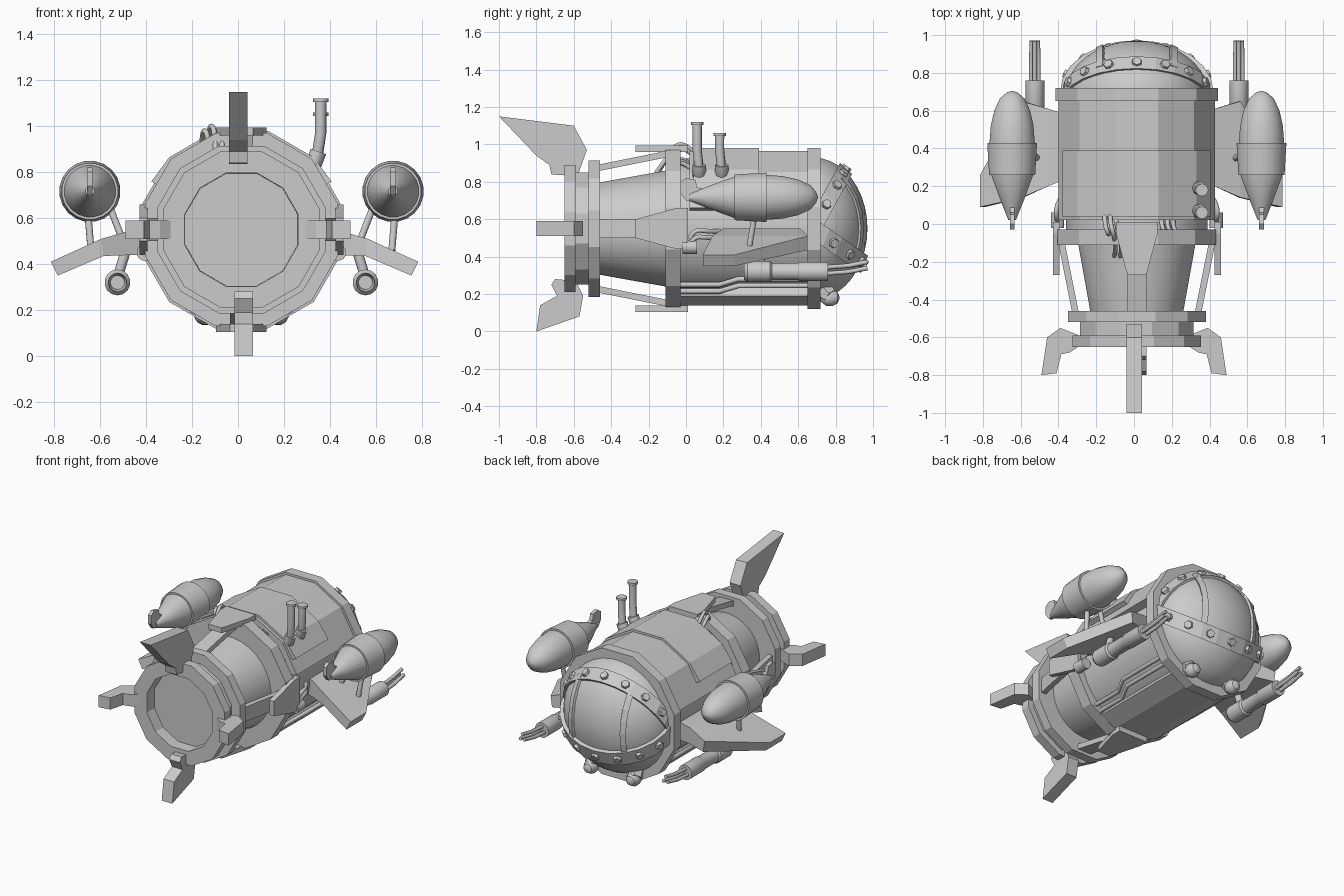
import bpy, bmesh
from math import sin, cos, pi, radians
from mathutils import Vector, Matrix

if "Cube" in bpy.data.objects:
    bpy.data.objects.remove(bpy.data.objects["Cube"])

CX, CZ = 0.015, 0.55          # hull axis


def make(name, verts, faces, smooth=False):
    me = bpy.data.meshes.new(name)
    bm = bmesh.new()
    vs = [bm.verts.new(v) for v in verts]
    for f in faces:
        bm.faces.new([vs[i] for i in f])
    bmesh.ops.recalc_face_normals(bm, faces=bm.faces)
    bm.to_mesh(me)
    bm.free()
    ob = bpy.data.objects.new(name, me)
    bpy.context.collection.objects.link(ob)
    if smooth:
        bpy.ops.object.select_all(action='DESELECT')
        bpy.context.view_layer.objects.active = ob
        ob.select_set(True)
        bpy.ops.object.shade_smooth_by_angle(angle=radians(35))
    return ob


def lathe(name, prof, n=12, x=0, z=CZ, smooth=False, closed=False):
    """Revolve (radius, y) profile round an axis along y; flats face up."""
    k = 1 / cos(pi / n)
    verts = [(x + r * k * cos(2 * pi * (i + .5) / n), y, z + r * k * sin(2 * pi * (i + .5) / n))
             for r, y in prof for i in range(n)]
    m = len(prof)
    faces = [(a * n + i, a * n + (i + 1) % n, (a + 1) % m * n + (i + 1) % n, (a + 1) % m * n + i)
             for a in range(m if closed else m - 1) for i in range(n)]
    if not closed:
        faces += [tuple(range(n)), tuple(range((m - 1) * n, m * n))]
    return make(name, verts, faces, smooth)


def loft(name, sections):
    """Join equal-length closed sections and cap the ends."""
    n, m = len(sections[0]), len(sections)
    faces = [(a * n + i, a * n + (i + 1) % n, (a + 1) * n + (i + 1) % n, (a + 1) * n + i)
             for a in range(m - 1) for i in range(n)]
    faces += [tuple(range(n)), tuple(range((m - 1) * n, m * n))]
    return make(name, [p for s in sections for p in s], faces)


def prism(name, pts, w0, w1, place):
    return loft(name, [[place(u, v, w) for u, v in pts] for w in (w0, w1)])


def tube(name, pts, r, spline='POLY'):
    cu = bpy.data.curves.new(name, 'CURVE')
    cu.dimensions = '3D'
    cu.bevel_depth, cu.bevel_resolution, cu.use_fill_caps = r, 2, True
    sp = cu.splines.new(spline)
    sp.points.add(len(pts) - 1)
    for p, c in zip(sp.points, pts):
        p.co = (*c, 1)
    if spline == 'NURBS':
        sp.use_endpoint_u, sp.order_u, sp.resolution_u = True, 3, 4
    ob = bpy.data.objects.new(name, cu)
    bpy.context.collection.objects.link(ob)
    return ob


# Hull core, tapered tail and rings
lathe("hull_core", [(.375, -.05), (.375, .68)], 32, smooth=True)
lathe("tail_cone", [(.32, 0), (.315, -.08), (.245, -.47)], 32, smooth=True)
for name, r, ri, y0, y1 in (("front_collar", .43, .34, .65, .72), ("middle_ring", .42, .28, -.11, -.03),
                            ("rear_ring", .365, .2, -.52, -.46)):
    lathe(name, [(r, y0), (r, y1), (ri, y1), (ri, y0)], closed=True)
lathe("nozzle", [(.3, -.5), (.3, -.59), (.34, -.59), (.34, -.65), (.247, -.65), (.245, -.57)])


# Armour plates round the hull
def shell(name, angs, r, y0, y1):
    k = 1 / cos(pi / 12)
    angs = [radians(a) for a in angs]
    ring = [(R * k, a) for R, s in ((r, angs), (r - .07, angs[::-1])) for a in s]
    n, h = len(ring), len(angs)
    verts = [(R * cos(a), y, CZ + R * sin(a)) for y in (y0, y1) for R, a in ring]
    faces = [(i, (i + 1) % n, n + (i + 1) % n, n + i) for i in range(n)]
    faces += [(o + i, o + i + 1, o + n - 2 - i, o + n - 1 - i) for o in (0, n) for i in range(h - 1)]
    make(name, verts, faces)


shell("upper_armour", range(15, 166, 30), .415, .02, .66)
shell("upper_armour_rear_plate", (28, 45, 75, 105, 135, 152), .43, .04, .39)
shell("belly_armour", (238, 255, 285, 302), .41, -.03, .66)

# Glass dome
DC, DR = Vector((0, .68, CZ)), Vector((.38, .29, .38))
on_dome = lambda p, k: DC + Vector(a * b * k for a, b in zip(p, DR))
lathe("dome", [(.38 * cos(t * pi / 20), .68 + .29 * sin(t * pi / 20)) for t in range(10)] + [(.005, .97)],
      32, smooth=True)


def ribbon(name, pts, side, w, k):
    loft(name, [[on_dome((p + side * a * w).normalized(), q) for a, q in ((-1, .96), (1, .96), (1, k), (-1, k))]
                for p in pts])


def bolt(name, p, d, r=.031, h=.03):
    me = bpy.data.meshes.new(name)
    bm = bmesh.new()
    bmesh.ops.create_cone(bm, cap_ends=True, segments=6, radius1=r, radius2=r * .8, depth=h,
                          matrix=Matrix.Translation(p) @ d.to_track_quat('Z', 'Y').to_matrix().to_4x4())
    bm.to_mesh(me)
    bm.free()
    bpy.context.collection.objects.link(bpy.data.objects.new(name, me))


# Dome bands with bolts
for name, d, k in (("upper_band", Vector((0, .58, .81)), 1.05), ("lower_band", Vector((0, .88, -.47)), 1.08)):
    side = Vector((0, -d.z, d.y))
    arc = lambda t: Vector((cos(t), 0, 0)) + d * sin(t)
    ribbon(name, [arc(pi * i / 12) for i in range(13)], side, .13, k)
    for i in range(-3, 4):
        p = arc(pi / 2 + radians(22) * i)
        bolt(name + "_bolt", on_dome(p, k - .01), p)
for s in (-1, 1):
    ribs = [Vector((s * .5, .866 * cos(radians(a)), .866 * sin(radians(a)))) for a in range(-24, 55, 13)]
    ribbon("dome_rib", ribs, Vector((1, 0, 0)), .06, 1.05)
    # chin lamps
    d = Vector((s * .35, .7, -.6)).normalized()
    bolt("lamp_base", Vector((s * .16, .75, .205)), d, .055, .06)
    lathe("lamp_bulb", [(.02, .72), (.043, .75), (.045, .78), (.03, .81), (.008, .82)], 12, s * .16, .18, True)

# Four clamps and struts linking the rings
clamp = [(-.11, .01), (.11, .01), (.11, -.05), (.05, -.27), (-.05, -.27), (-.11, -.05)]
for i in range(4):
    c, s = cos(i * pi / 2), sin(i * pi / 2)
    P = lambda u, y, r: (r * c - u * s, y, CZ + r * s + u * c)
    prism("clamp", clamp, .41, .445, P)
    loft("strut", [[P(-.05, y, r), P(.05, y, r), P(.05, y, r + .035), P(-.05, y, r + .035)]
                   for y, r in ((-.08, .385), (-.48, .305))])

# Tail fins
prism("top_fin", [(-1, 1.15), (-.6, 1.1), (-.53, .97), (-.58, .83), (-.72, .84), (-.73, .89), (-.8, .94)],
      -.055, .027, lambda u, v, w: (w, u, v))
prism("bottom_fin", [(-.8, 0), (-.57, .08), (-.55, .19), (-.59, .27), (-.7, .28), (-.72, .25), (-.69, .19), (-.78, .14)],
      -.03, .05, lambda u, v, w: (w, u, v))
side_fin = [(.49, -.8), (.41, -.79), (.385, -.69), (.34, -.68), (.28, -.64), (.29, -.59), (.39, -.55), (.46, -.6)]
for s in (-1, 1):
    prism("side_fin", side_fin, .51, .59, lambda u, v, w: (s * u - .015, v, w))

for s in (-1, 1):
    # Wing: thick drooping slab
    loft("wing", [[(s * x - .03, y, z) for x, y, z in ((x, y0, z), (x, y1, z), (x - d, y1, z - t), (x - d, y0, z - t))]
                  for x, y0, y1, z, t, d in ((.34, .24, .58, .55, .12, 0), (.44, .2, .61, .55, .11, 0),
                                             (.58, .14, .65, .51, .075, .01), (.80, .09, .26, .41, .06, .03))])
    # Pod with band, tail cone and hooked tail fin
    px, pz = s * .66, .717
    lathe("pod_body", [(.02, .02), (.06, .12), (.115, .27), (.12, .43), (.113, .52), (.095, .6), (.065, .665),
                       (.03, .695), (.004, .705)], 20, px, pz, True)
    lathe("pod_band", [(.122, .26), (.132, .43), (.11, .43), (.1, .26)], 20, px, pz, True, True)
    prism("pod_tail_fin", [(.1, .71), (.0, .70), (-.03, .74), (-.03, .8), (.0, .82), (.05, .81), (.06, .77), (.1, .76)],
          -.012, .012, lambda u, v, w: (px + w, u, v))
    for a, b in ((.67, .655), (.57, .50)):
        tube("pod_leg", [(s * a, .37, .64), (s * b, .34, .46)], .016)
    # Gun under the wing, hollow behind
    gx = s * .54
    lathe("gun_housing", [(.03, .36), (.04, .31), (.055, .33), (.055, .45), (.045, .46), (.045, .6), (.05, .61),
                          (.05, .76), (.03, .76)], 14, gx, .32, True)
    for i in range(3):
        a = pi / 2 + i * 2 * pi / 3
        u, v = .022 * cos(a), .022 * sin(a)
        tube("gun_barrel", [(gx + u, .74, .32 + v), (gx + u, .87, .33 + v), (gx + u * .8, .97, .35 + v)], .012)
    tube("gun_mount", [(gx, .4, .34), (s * .5, .4, .47)], .022)
    # Side hose port and hoses
    lathe("hose_port", [(.02, -.02), (.035, -.02), (.035, .06), (.02, .06)], 12, s * .42, .45, True)
    for k in (0, .035):
        tube("side_hose", [(s * .42, .02, .46 + k), (s * .43, .04, .51 + k), (s * .42, .12, .5 + k), (s * .37, .18, .5 + k)],
             .013, 'NURBS')
        # belly pipes in the gap beside the belly plate
        x = .235 + k * .9
        tube("belly_pipe", [(s * x, -.04, .215 + k), (s * x, .18, .215 + k), (s * (x + .04), .28, .245 + k),
                            (s * (x + .04), .66, .245 + k)], .014)

# Exhaust stacks on the right
for y, top in ((.06, 1.11), (.18, 1.05)):
    tube("stack_elbow", [(.27, y + .01, .80), (.31, y + .01, .82), (.335, y + .01, .89)], .036)
    tube("stack_pipe", [(.33, y + .01, .87), (.345, y, .97), (.345, y, top)], .025)
    tube("stack_cap", [(.345, y, top - .005), (.345, y, top + .01)], .034)

# Cables from the armour into the tail
for x, y1, h in ((-.17, -.06, .98), (-.14, -.15, 1.0), (-.11, -.16, .98), (.13, -.07, .92), (.16, -.07, .91), (.19, -.07, .9)):
    tube("cable", [(x, .05, h - .05), (x, .0, h), (x + .02, -.06, h), (x + .03, y1 + .02, .88), (x + .02, y1 - .03, .8)],
         .012, 'NURBS')

# Shift everything onto the hull axis
for ob in bpy.context.scene.objects:
    ob.location.x += CX
